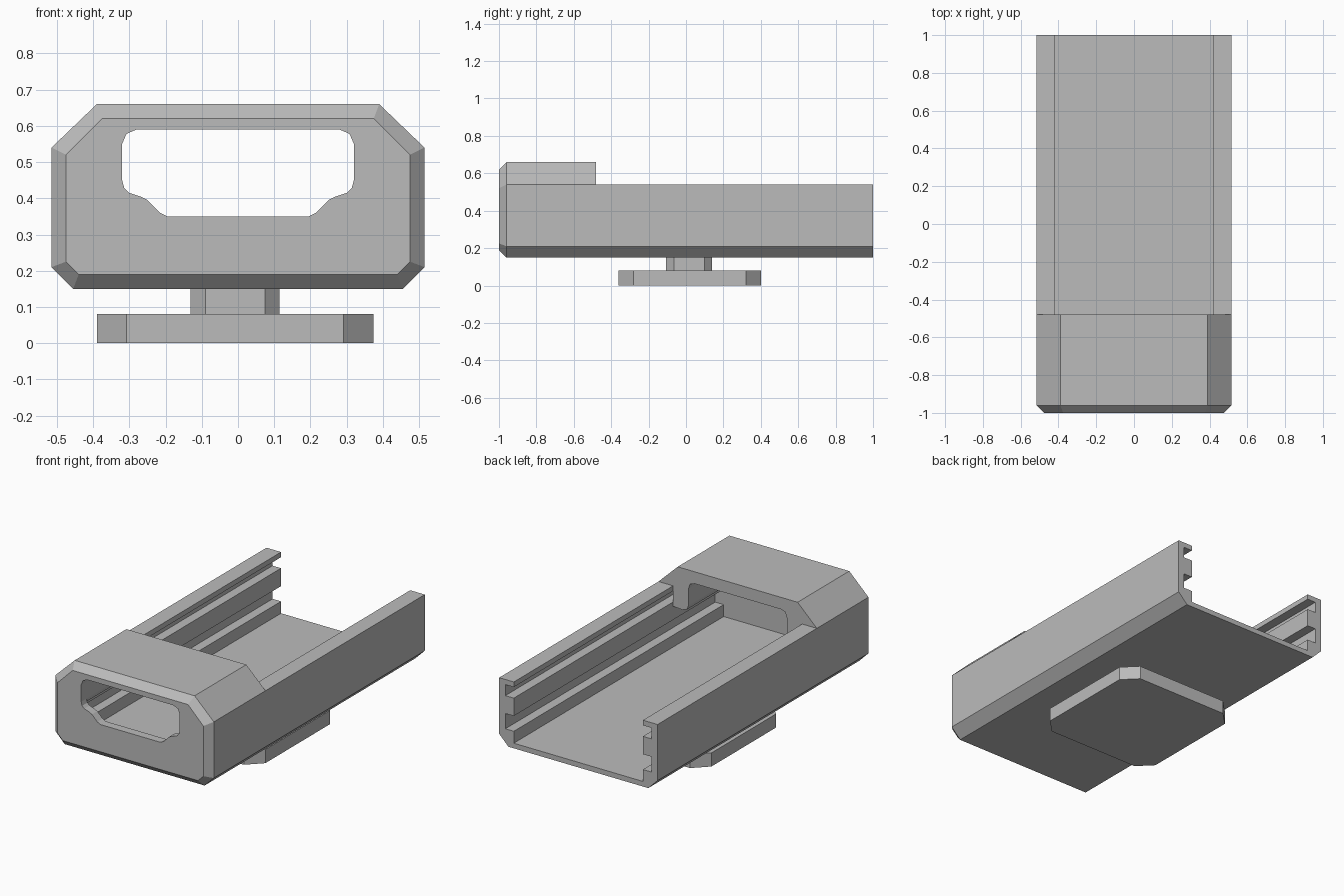
import bpy
import bmesh

cube = bpy.data.objects.get("Cube")
if cube:
    bpy.data.objects.remove(cube, do_unlink=True)

grey = bpy.data.materials.new("plain grey")
grey.use_nodes = True
grey.diffuse_color = (0.5, 0.5, 0.5, 1)
grey.node_tree.nodes["Principled BSDF"].inputs["Base Color"].default_value = (0.5, 0.5, 0.5, 1)


def mirrored(half):
    """Close a right-hand half outline with its mirror image."""
    return half + [(-x, z) for x, z in reversed(half)]


def loft(name, sections, axis="y"):
    """Skin equal-length outlines placed at given depths along an axis."""
    bm = bmesh.new()
    rings = []
    for depth, outline in sections:
        place = (lambda a, b: (a, depth, b)) if axis == "y" else (lambda a, b: (a, b, depth))
        rings.append([bm.verts.new(place(a, b)) for a, b in outline])
    for near, far in zip(rings, rings[1:]):
        for i in range(len(near)):
            j = (i + 1) % len(near)
            bm.faces.new((near[i], near[j], far[j], far[i]))
    bm.faces.new(rings[0])
    bm.faces.new(rings[-1])
    bmesh.ops.recalc_face_normals(bm, faces=bm.faces)
    mesh = bpy.data.meshes.new(name)
    bm.to_mesh(mesh)
    bm.free()
    mesh.materials.append(grey)
    obj = bpy.data.objects.new(name, mesh)
    bpy.context.collection.objects.link(obj)
    return obj


def chamfered_square(cx, cy, half, cut):
    inner = half - cut
    corners = [(inner, -half), (half, -inner), (half, inner), (inner, half)]
    corners += [(-x, -y) for x, y in corners]
    return [(cx + x, cy + y) for x, y in corners]


BACK_OF_FACE = -0.95
HOOD_END = -0.48
RAIL, SLOT = 0.42, 0.475

# Open tray: floor and two slotted side rails in one profile
tray = [(0.455, 0.15), (0.515, 0.21), (0.515, 0.54), (RAIL, 0.54)]
for top, bottom in ((0.51, 0.445), (0.34, 0.25)):
    tray += [(RAIL, top), (SLOT, top), (SLOT, bottom), (RAIL, bottom)]
tray.append((RAIL, 0.18))
loft("slotted_tray", [(BACK_OF_FACE, mirrored(tray)), (1.0, mirrored(tray))])

# Hood bridging the front of the rails
hood = [(0.39, 0.66), (0.515, 0.54), (RAIL, 0.54), (RAIL, 0.42), (0.36, 0.415),
        (0.33, 0.425), (0.32, 0.45), (0.32, 0.55), (0.31, 0.58), (0.28, 0.59)]
loft("hood", [(BACK_OF_FACE, mirrored(hood)), (HOOD_END, mirrored(hood))])

# Bevelled front plate
rim = mirrored([(0.455, 0.15), (0.515, 0.21), (0.515, 0.54), (0.39, 0.66)])
face = mirrored([(0.44, 0.19), (0.475, 0.225), (0.475, 0.52), (0.375, 0.62)])
front = loft("front_plate", [(-1.0, face), (-0.96, rim), (BACK_OF_FACE, rim)])

# Opening through the front plate
opening = mirrored([(0.195, 0.35), (0.215, 0.36), (0.25, 0.395), (0.27, 0.405),
                    (0.30, 0.415), (0.314, 0.428), (0.32, 0.45), (0.32, 0.55),
                    (0.308, 0.578), (0.28, 0.59)])
cutter = loft("opening_cutter", [(-1.1, opening), (-0.9, opening)])
cutter.hide_render = True
cutter.hide_viewport = True
cut = front.modifiers.new("opening", "BOOLEAN")
cut.operation = "DIFFERENCE"
cut.solver = "EXACT"
cut.object = cutter

# Apply the cut and remove the helper
bpy.context.view_layer.update()
shape = bpy.data.meshes.new_from_object(front.evaluated_get(bpy.context.evaluated_depsgraph_get()))
front.modifiers.clear()
front.data = shape
bpy.data.objects.remove(cutter, do_unlink=True)

# Mounting foot below the tray
neck = chamfered_square(-0.008, 0.017, 0.123, 0.041)
foot = chamfered_square(-0.008, 0.02, 0.382, 0.082)
loft("neck", [(0.08, neck), (0.15, neck)], "z")
loft("foot_plate", [(0.0, foot), (0.08, foot)], "z")
